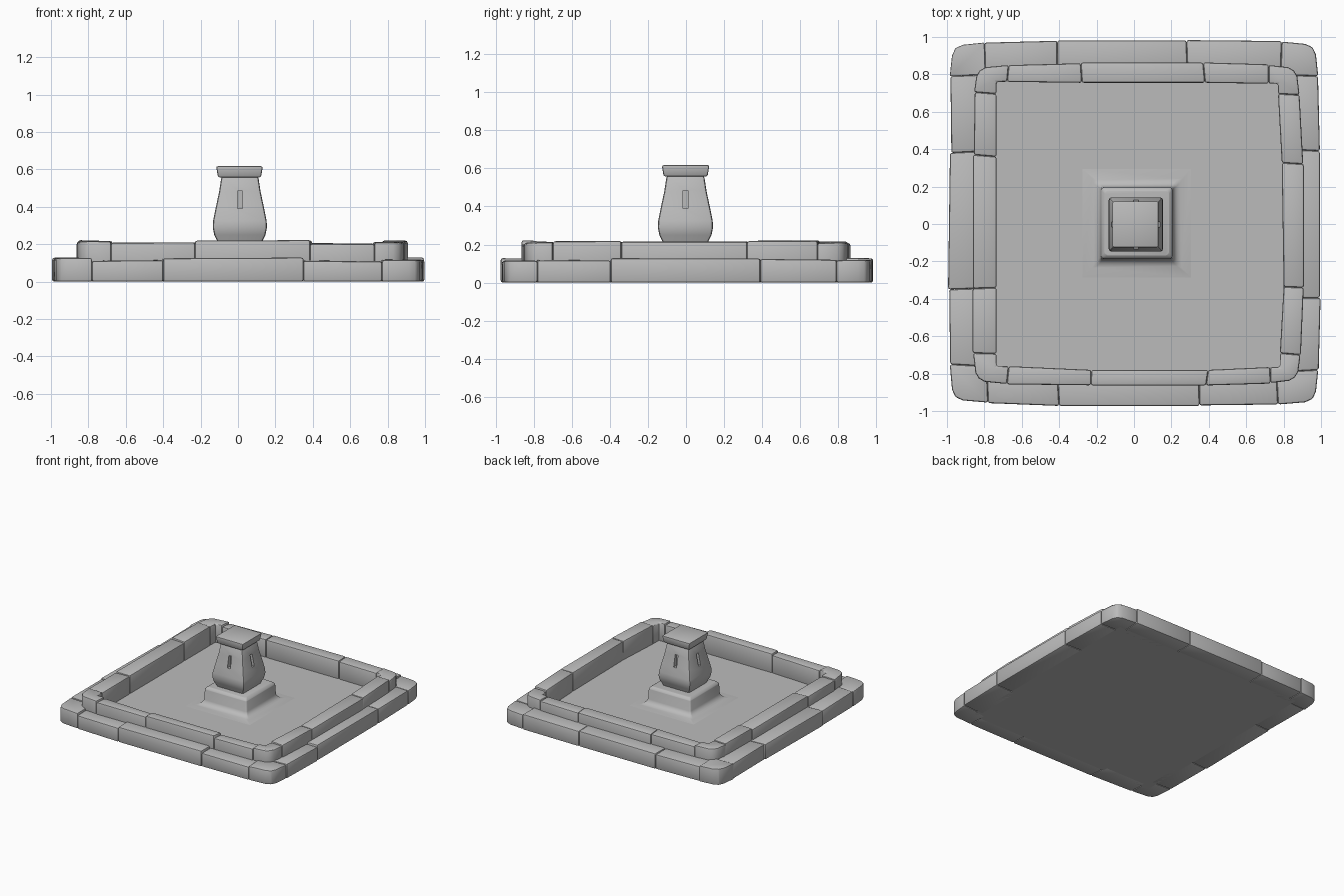
import bpy, bmesh, random
from mathutils import Vector

cube = bpy.data.objects.get("Cube")
if cube:
    bpy.data.objects.remove(cube, do_unlink=True)

random.seed(4)

stone = bpy.data.materials.new("grey stone")
stone.use_nodes = True
colour = (0.5, 0.5, 0.5, 1)
stone.diffuse_color = colour
stone.node_tree.nodes["Principled BSDF"].inputs["Base Color"].default_value = colour


def apply_modifier(obj, mod):
    bpy.context.view_layer.objects.active = obj
    bpy.ops.object.modifier_apply(modifier=mod.name)


def loft(name, rings, bevel=0.0, segments=2):
    """Skin a stack of equal-sized point rings and cap both ends."""
    bm = bmesh.new()
    loops = [[bm.verts.new(p) for p in ring] for ring in rings]
    count = len(loops[0])
    for low, high in zip(loops, loops[1:]):
        for i in range(count):
            j = (i + 1) % count
            bm.faces.new((low[i], low[j], high[j], high[i]))
    bm.faces.new(list(reversed(loops[0])))
    bm.faces.new(loops[-1])
    bmesh.ops.recalc_face_normals(bm, faces=bm.faces)
    mesh = bpy.data.meshes.new(name)
    bm.to_mesh(mesh)
    bm.free()
    mesh.materials.append(stone)
    obj = bpy.data.objects.new(name, mesh)
    bpy.context.collection.objects.link(obj)
    if bevel:
        mod = obj.modifiers.new("worn edges", "BEVEL")
        mod.width, mod.segments = bevel, segments
        mod.limit_method, mod.angle_limit = "ANGLE", 0.6
        apply_modifier(obj, mod)
    return obj


def smooth(obj, angle=0.6):
    bpy.ops.object.select_all(action="DESELECT")
    obj.select_set(True)
    bpy.context.view_layer.objects.active = obj
    bpy.ops.object.shade_smooth_by_angle(angle=angle)


def square(cx, cy, half, z):
    return [(cx + sx * half, cy + sy * half, z)
            for sx, sy in ((-1, -1), (1, -1), (1, 1), (-1, 1))]


def on_side(side, u, v):
    """u runs along a side, v points outward; sides go front, right, back, left."""
    return [(u, -v), (v, u), (-u, v), (-v, -u)][side]


def wobble(size):
    return random.uniform(-size, size)


def block(name, outline, bottom, top):
    low = [(x, y, bottom) for x, y in outline]
    tilt_x, tilt_y = wobble(0.008), wobble(0.008)
    high = [(x, y, top + x * tilt_x + y * tilt_y + wobble(0.002)) for x, y in outline]
    smooth(loft(name, [low, high], 0.011))


def stone_ring(name, sides, bottom, top, cut, inner_corner):
    """Each side holds joint positions, outer distances and inner distances."""
    slants = [[wobble(0.012) for _ in joints] for joints, _, _ in sides]
    for k, (joints, outer, inner) in enumerate(sides):
        for i in range(3):
            step = wobble(0.004)
            outline = [on_side(k, joints[i] + slants[k][i], inner[i]),
                       on_side(k, joints[i], outer[i] + step),
                       on_side(k, joints[i + 1], outer[i + 1] + step),
                       on_side(k, joints[i + 1] + slants[k][i + 1], inner[i + 1])]
            block(f"{name}_stone_{k}_{i}", outline, bottom, top)
        # Corner stone between this side and the next
        n = (k + 1) % 4
        next_joints, next_outer, next_inner = sides[n]
        a, b = outer[3], next_outer[0]
        outline = [on_side(k, joints[3] + slants[k][3], inner[3]),
                   on_side(k, joints[3], a),
                   on_side(k, b - cut, a - 0.012),
                   on_side(k, b - 0.03, a - 0.03),
                   on_side(k, b - 0.012, a - cut),
                   on_side(n, next_joints[0], b),
                   on_side(n, next_joints[0] + slants[n][0], next_inner[0])]
        if inner_corner:
            outline.append(on_side(k, next_inner[0], inner[3]))
        block(f"{name}_corner_{k}", outline, bottom, top)


# Lower step
hidden = [0.8] * 4
stone_ring("step", [
    ([-.78, -.40, .35, .77], [.955, .97, .97, .965], hidden),
    ([-.78, -.395, .39, .79], [.985, .995, .995, .985], hidden),
    ([-.79, -.28, .41, .80], [.975, .98, .98, .97], hidden),
    ([-.79, -.38, .35, .75], [.985, .98, .99, .985], hidden),
], 0, 0.12, 0.07, False)

# Raised basin rim
stone_ring("rim", [
    ([-.68, -.23, .385, .73], [.855, .86, .86, .85], [.76, .78, .78, .765]),
    ([-.70, -.34, .32, .69], [.89, .905, .905, .885], [.78, .80, .79, .77]),
    ([-.72, -.37, .285, .67], [.85, .86, .86, .85], [.75, .755, .755, .76]),
    ([-.705, -.37, .345, .69], [.855, .86, .86, .86], [.735, .735, .735, .735]),
], 0.05, 0.213, 0.06, True)

# Basin floor
loft("basin_floor", [square(0, 0, 0.85, z) for z in (0, 0.065)])

# Pedestal with a skirt that blends into the floor
pedestal = [(0.30, 0.064), (0.23, 0.072), (0.205, 0.085), (0.194, 0.11),
            (0.19, 0.19), (0.184, 0.205), (0.172, 0.211)]
smooth(loft("pedestal", [square(0.015, 0.005, h, z) for h, z in pedestal], 0.012), 0.9)

# Tapered lantern body
profile = [(0.118, 0.20), (0.122, 0.22), (0.137, 0.25), (0.145, 0.29), (0.143, 0.325),
           (0.128, 0.40), (0.111, 0.48), (0.098, 0.565)]
body = loft("lantern_body", [square(0.01, -0.003, h, z) for h, z in profile], 0.014)

# Narrow slots recessed into all four faces
for k in range(4):
    corners = [(-0.013, 0.09), (0.013, 0.09), (0.013, 0.2), (-0.013, 0.2)]
    ring = [Vector(on_side(k, u, v)) + Vector((0.01, -0.003)) for u, v in corners]
    cutter = loft("slot_cutter", [[(p.x, p.y, z) for p in ring] for z in (0.39, 0.485)])
    cutter.hide_render = True
    mod = body.modifiers.new("slot", "BOOLEAN")
    mod.operation, mod.object, mod.solver = "DIFFERENCE", cutter, "EXACT"
    apply_modifier(body, mod)
    bpy.data.objects.remove(cutter, do_unlink=True)
smooth(body)

# Cap slab
cap = [(0.115, 0.557), (0.125, 0.617)]
smooth(loft("lantern_cap", [square(0.008, -0.002, h, z) for h, z in cap], 0.01))
